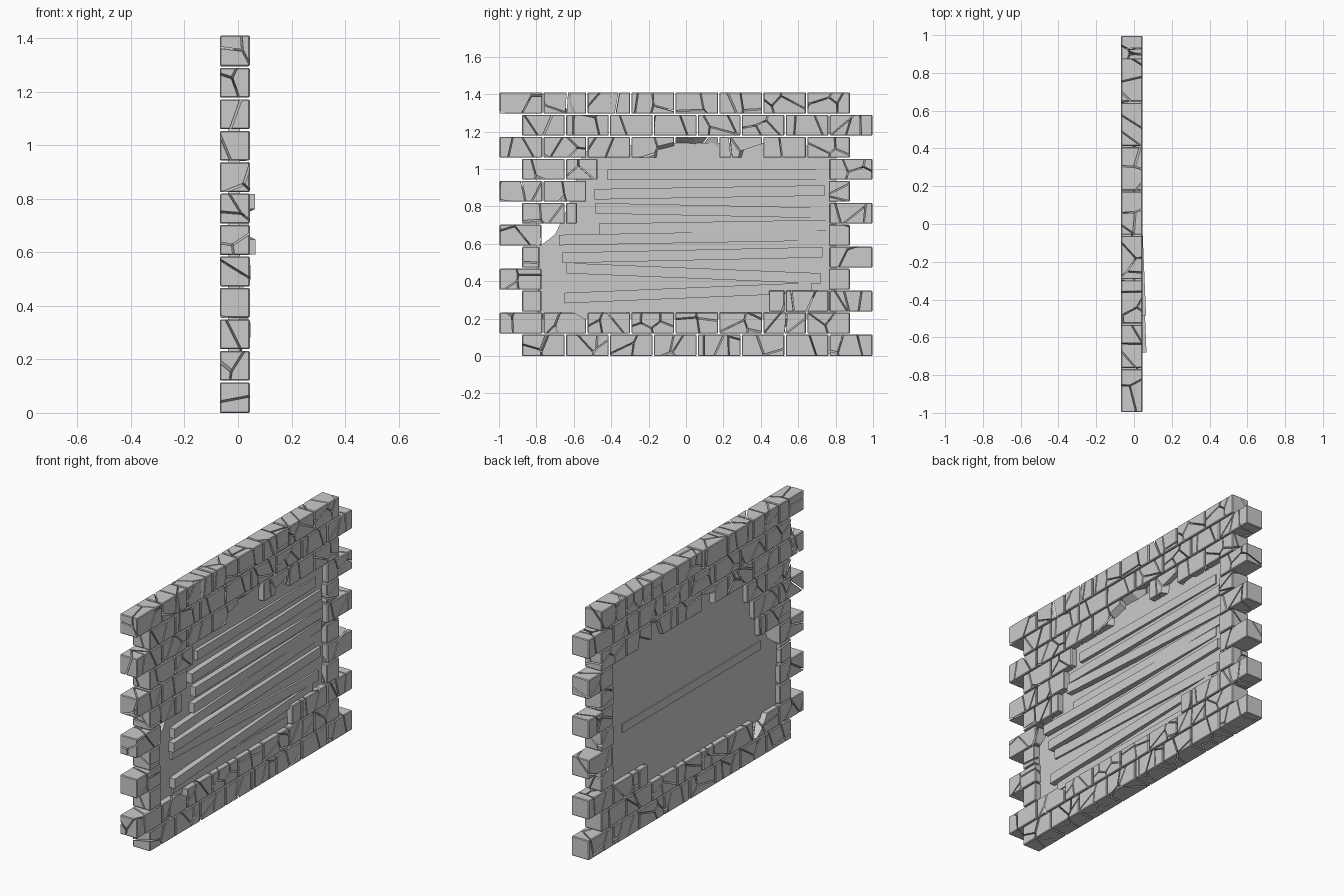
import bpy, bmesh, random
from mathutils import Vector

if "Cube" in bpy.data.objects:
    bpy.data.objects.remove(bpy.data.objects["Cube"])

random.seed(7)
H = 1.41 / 12            # course height
L = 0.235                # stone length
X0, X1 = -0.068, 0.044   # wall thickness
GAP = 0.0035

# Opening (y from, y to) in each course that is broken through
opening = {2: (-0.77, 0.44), 3: (-0.77, 0.76), 4: (-0.78, 0.76), 5: (-0.77, 0.76),
           6: (-0.58, 0.76), 7: (-0.53, 0.76), 8: (-0.47, 0.76)}


def finish(bm, name):
    bmesh.ops.recalc_face_normals(bm, faces=bm.faces)
    mesh = bpy.data.meshes.new(name)
    bm.to_mesh(mesh)
    bm.free()
    ob = bpy.data.objects.new(name, mesh)
    bpy.context.collection.objects.link(ob)
    return ob


def block(lo, hi):
    """Stone with slightly chamfered edges."""
    bm = bmesh.new()
    bmesh.ops.create_cube(bm, size=1)
    lo, hi = Vector(lo), Vector(hi)
    for v in bm.verts:
        v.co = (lo + hi) / 2 + Vector(a * b for a, b in zip(v.co, hi - lo))
    bmesh.ops.bevel(bm, geom=bm.edges[:], offset=0.004, segments=1, affect='EDGES')
    return bm


def cut(bm, co, no):
    """Cut away the side the normal points to and cap the cut."""
    r = bmesh.ops.bisect_plane(bm, geom=bm.verts[:] + bm.edges[:] + bm.faces[:], dist=1e-6,
                               plane_co=co, plane_no=no, clear_outer=True)
    edges = [e for e in r['geom_cut'] if isinstance(e, bmesh.types.BMEdge) and e.is_boundary]
    if len(edges) > 2:
        bmesh.ops.edgeloop_fill(bm, edges=edges)


def crack(course, lo, hi, drop):
    """Split one stone into shards around random seed points."""
    count = max(2, round((hi[1] - lo[1]) / L * 5.5))
    seeds = [Vector(random.uniform(a, b) for a, b in zip(lo, hi)) for _ in range(count)]
    for s in seeds:
        if drop(s):
            continue
        bm = block(lo, hi)
        for o in seeds:
            if o is not s and bm.verts:
                n = (o - s).normalized()
                cut(bm, (s + o) / 2 - n * GAP, n)
        tmp = bpy.data.meshes.new("shard")
        bm.to_mesh(tmp)
        bm.free()
        course.from_mesh(tmp)
        bpy.data.meshes.remove(tmp)


def missing(s):
    # shards fallen out above and below the opening
    over = abs(s.y - 0.2) < 0.38 and 1.055 < s.z < 1.09
    under = abs(s.y + 0.35) < 0.35 and 0.215 < s.z < 0.24
    side = s.y < -0.86 and (0.5 < s.z < 0.54 or 1.2 < s.z < 1.23)
    return over or under or side


# Stone courses, alternate ones shifted half a stone
for row in range(12):
    bm = bmesh.new()
    start = -0.88 if row % 2 == 0 else -1.0
    for i in range(8):
        a, b = start + i * L, start + (i + 1) * L
        spans = [(a, b)]
        if row in opening:
            p, q = opening[row]
            spans = [(a, min(b, p)), (max(a, q), b)]
        for c, d in spans:
            if d - c > 0.03:
                crack(bm, (X0, c + GAP, row * H + 0.003 * (row > 0)),
                      (X1, d - GAP, (row + 1) * H - 0.003 * (row < 11)), missing)
    finish(bm, f"stone_course_{row + 1}")

# Plaster sheet filling the opening
outline = [(-0.79, 0.2), (0.8, 0.2), (0.8, 1.1), (0.55, 1.14), (-0.2, 1.14), (-0.55, 1.09),
           (-0.62, 0.82), (-0.7, 0.65), (-0.79, 0.58)]
bm = bmesh.new()
f = bm.faces.new([bm.verts.new((-0.038, y, z)) for y, z in outline])
r = bmesh.ops.extrude_face_region(bm, geom=[f])
bmesh.ops.translate(bm, vec=(0.046, 0, 0),
                    verts=[v for v in r['geom'] if isinstance(v, bmesh.types.BMVert)])
if f.is_valid is False or len(bm.faces) < len(outline) + 2:
    bmesh.ops.holes_fill(bm, edges=bm.edges[:])
finish(bm, "plaster_sheet")

# Laths: y, z centre and front x at the left end, then at the right end
laths = [(-0.42, 0.97, 0.030, 0.70, 0.97, 0.016), (-0.49, 0.865, 0.044, 0.74, 0.885, 0.022),
         (-0.485, 0.79, 0.064, 0.76, 0.765, 0.012), (-0.465, 0.68, 0.040, 0.75, 0.70, 0.016),
         (-0.68, 0.62, 0.066, 0.70, 0.645, 0.012), (-0.66, 0.525, 0.046, 0.73, 0.555, 0.026),
         (-0.64, 0.47, 0.020, 0.72, 0.415, 0.020), (-0.65, 0.31, 0.046, 0.67, 0.365, 0.018),
         (-0.62, 0.265, 0.016, 0.44, 0.255, 0.014)]
for n, (ya, za, xa, yb, zb, xb) in enumerate(laths):
    bm = bmesh.new()
    bmesh.ops.create_cube(bm, size=1)
    for v in bm.verts:
        y, z, x = (ya, za, xa) if v.co.y < 0 else (yb, zb, xb)
        v.co = (x if v.co.x > 0 else x - 0.034, y, z + v.co.z * 0.056)
    finish(bm, f"wood_lath_{n + 1}")

# Lath showing through on the back
bm = bmesh.new()
bmesh.ops.create_cube(bm, size=1)
for v in bm.verts:
    v.co = (-0.035 + v.co.x * 0.02, 0.01 + v.co.y * 1.28, 0.635 + v.co.z * 0.05)
finish(bm, "back_lath")
